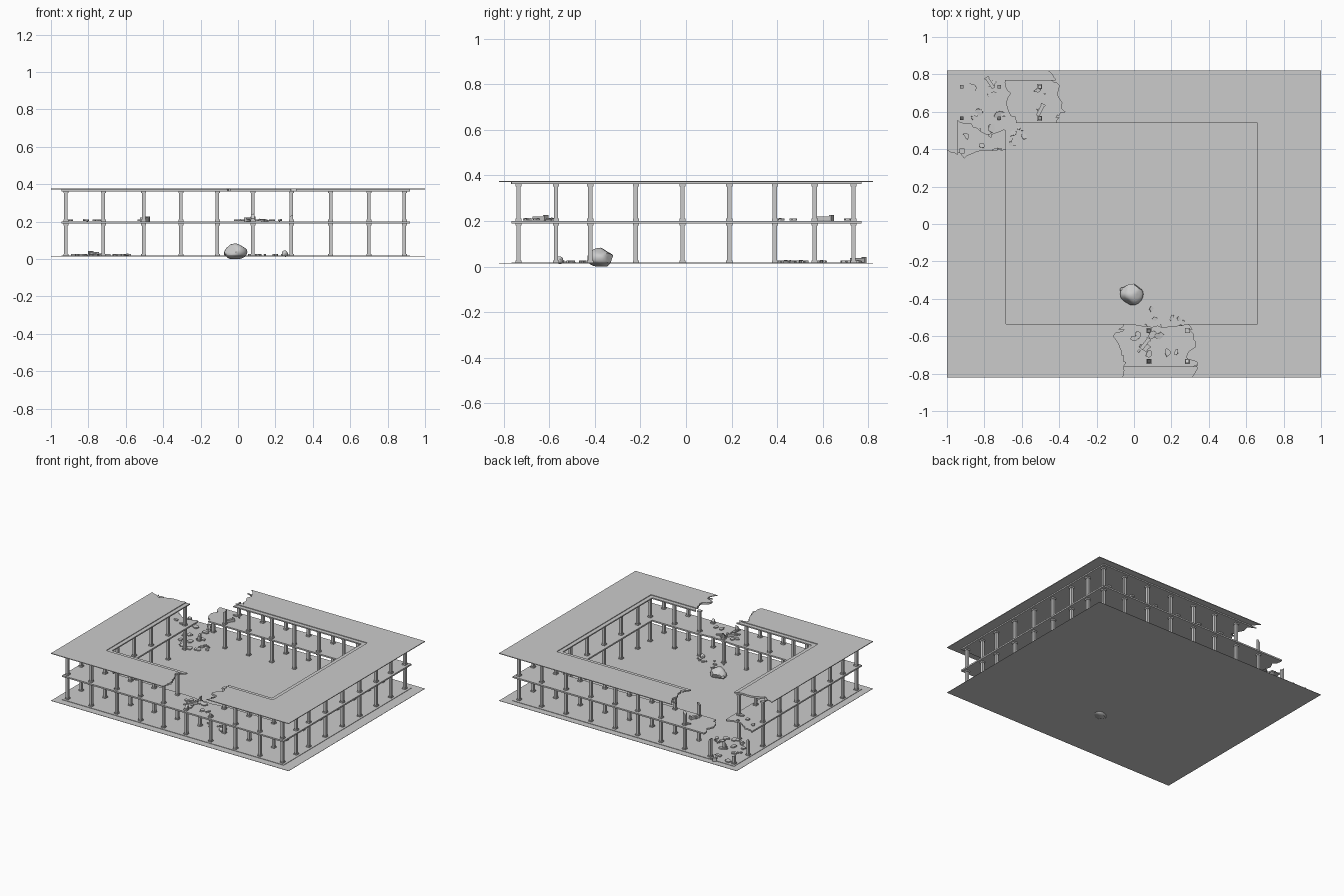
import bpy, bmesh, math, random
from mathutils import Vector, Matrix

if "Cube" in bpy.data.objects:
    bpy.data.objects.remove(bpy.data.objects["Cube"])

random.seed(4)
GROUND, FLOOR, CEIL, TOP = 0.016, 0.201, 0.362, 0.376
mat = bpy.data.materials.new("concrete_grey")
mat.diffuse_color = (0.6, 0.6, 0.6, 1)
mat.use_nodes = True
mat.node_tree.nodes["Principled BSDF"].inputs["Base Color"].default_value = mat.diffuse_color


def finish(bm, name, smooth=False):
    bmesh.ops.recalc_face_normals(bm, faces=bm.faces)
    me = bpy.data.meshes.new(name)
    bm.to_mesh(me)
    bm.free()
    ob = bpy.data.objects.new(name, me)
    bpy.context.collection.objects.link(ob)
    me.materials.append(mat)
    if smooth:
        bpy.context.view_layer.objects.active = ob
        ob.select_set(True)
        bpy.ops.object.shade_smooth_by_angle(angle=math.radians(35))
        ob.select_set(False)
    return ob


def prism(bm, pts, z0, z1, m=None):
    m = m or Matrix.Identity(4)
    f = bm.faces.new([bm.verts.new(m @ Vector((x, y, z0))) for x, y in pts])
    ext = bmesh.ops.extrude_face_region(bm, geom=[f], use_keep_orig=True)
    top = [v for v in ext["geom"] if isinstance(v, bmesh.types.BMVert)]
    d = m.to_3x3() @ Vector((0, 0, z1 - z0))
    bmesh.ops.translate(bm, verts=top, vec=d)


def box(bm, x0, x1, y0, y1, z0, z1, m=None):
    prism(bm, [(x0, y0), (x1, y0), (x1, y1), (x0, y1)], z0, z1, m)


def jag(keys, amp=0.011, n=4):
    """Rough broken edge through the key points."""
    out = []
    for a, b in zip(keys, keys[1:]):
        for i in range(n):
            t = i / n
            j = amp if i else 0
            out.append((a[0] + (b[0] - a[0]) * t + random.uniform(-j, j),
                        a[1] + (b[1] - a[1]) * t + random.uniform(-j, j)))
    return out + [keys[-1]]


def broken_ring(name, outer, inner, z0, z1, seed):
    """Rectangular ring with the back left corner and front middle missing."""
    random.seed(seed)
    X0, X1, Y0, Y1 = outer
    x0, x1, y0, y1 = inner
    bm = bmesh.new()
    left = [(X0, Y0)]
    left += jag([(-0.065, Y0), (-0.04, -0.74), (-0.065, -0.68), (-0.11, -0.6), (-0.05, y0)])
    left += [(x0, y0)]
    left += jag([(x0, 0.4), (-0.84, 0.39), (-0.91, 0.35), (X0, 0.4)])
    prism(bm, left, z0, z1)
    right = [(X1, Y0), (X1, Y1)]
    right += jag([(-0.46, Y1), (-0.41, 0.75), (-0.40, 0.67), (-0.37, 0.6), (-0.42, y1)])
    right += [(x1, y1), (x1, y0)]
    right += jag([(0.29, y0), (0.33, -0.63), (0.28, -0.71), (0.34, -0.75), (0.31, Y0)])
    prism(bm, right, z0, z1)
    bmesh.ops.triangulate(bm, faces=[f for f in bm.faces if len(f.verts) > 4])
    return finish(bm, name)


SLAB = (-0.945, 0.92, -0.765, 0.77)
YARD = (-0.685, 0.66, -0.535, 0.54)

# roof sheet and the narrower slab under it
broken_ring("roof", (-1, 1, -0.82, 0.82), (-0.715, 0.69, -0.565, 0.57), 0.371, TOP, 7)
broken_ring("roof_slab", SLAB, YARD, CEIL, 0.371, 7)

# ground sheet and plinth
bm = bmesh.new()
box(bm, -1, 1, -0.82, 0.82, GROUND - 0.003, GROUND - 0.001)
finish(bm, "ground_sheet")
bm = bmesh.new()
box(bm, *SLAB, GROUND - 0.001, GROUND + 0.002)
finish(bm, "ground_plinth")

# upper floor, broken at the back left corner
bm = bmesh.new()
pts = [(SLAB[0], SLAB[2]), (SLAB[1], SLAB[2]), (SLAB[1], SLAB[3])]
pts += jag([(-0.69, SLAB[3]), (-0.66, 0.70), (-0.68, 0.63), (-0.63, YARD[3])])
pts += [(YARD[1], YARD[3]), (YARD[1], YARD[2])]
pts += jag([(0.28, YARD[2]), (0.2, -0.545), (0.1, -0.55), (-0.06, YARD[2])], 0.006)
pts += [(YARD[0], YARD[2])]
pts += jag([(YARD[0], 0.50), (-0.76, 0.48), (-0.86, 0.52), (SLAB[0], 0.56)])
prism(bm, pts, 0.19, FLOOR)
bmesh.ops.triangulate(bm, faces=[f for f in bm.faces if len(f.verts) > 4])
finish(bm, "upper_floor")


# columns: shaft with base and cap; broken ones end in a slanted point
def column(bm, x, y, z0, z1, broken=False):
    s, c, h = 0.0095, 0.0135, 0.01
    box(bm, x - c, x + c, y - c, y + c, z0, z0 + h)
    n = len(bm.verts)
    box(bm, x - s, x + s, y - s, y + s, z0 + h, z1 if broken else z1 - h)
    if broken:
        bm.verts.ensure_lookup_table()
        for v in bm.verts[n:]:
            if v.co.z > z1 - 0.001:
                v.co.z += random.uniform(-0.015, 0.02)
    else:
        box(bm, x - c, x + c, y - c, y + c, z1 - h, z1)


xs = [-0.92, -0.72, -0.505, -0.305, -0.11, 0.08, 0.285, 0.495, 0.70, 0.89]
ys = [-0.735, -0.57, -0.42, -0.22, -0.015, 0.19, 0.39, 0.565, 0.735]
spots = set()
for i, x in enumerate(xs):
    for j, y in enumerate(ys):
        rx, ry = min(i, 9 - i), min(j, 8 - j)
        if rx == 0 or ry == 0 or (rx == 1 and ry >= 1) or (ry == 1 and rx >= 1):
            spots.add((x, y))
low, up = bmesh.new(), bmesh.new()
for x, y in sorted(spots):
    corner = x < -0.69 and y > 0.5
    if corner:
        h = {(-0.72, 0.735): 0.13, (-0.92, 0.735): 0.05, (-0.92, 0.565): 0.11}.get((x, y), 0.04)
        column(low, x, y, GROUND, GROUND + h, True)
        continue
    column(low, x, y, GROUND, 0.19)
    if x == -0.505 and y > 0.5:
        column(up, x, y, FLOOR, FLOOR + 0.09, True)
    elif x == 0.08 and y < -0.5:
        column(up, x, y, FLOOR, FLOOR + 0.025, True)
    elif x == 0.285 and y < -0.7:
        column(up, x, y, FLOOR, FLOOR + 0.03, True)
    else:
        column(up, x, y, FLOOR, CEIL)
finish(low, "lower_columns")
finish(up, "upper_columns")


# rubble: jagged slab fragments scattered in small piles
def rubble(name, n, x0, x1, y0, y1, z, size):
    bm = bmesh.new()
    for _ in range(n):
        r = size * random.uniform(0.35, 1)
        k = random.randint(6, 10)
        ring = [(r * random.uniform(0.5, 1) * math.cos(2 * math.pi * i / k),
                 r * random.uniform(0.3, 0.8) * math.sin(2 * math.pi * i / k)) for i in range(k)]
        m = (Matrix.Translation((random.uniform(x0, x1), random.uniform(y0, y1), z + 0.002))
             @ Matrix.Rotation(random.uniform(0, 6.28), 4, 'Z')
             @ Matrix.Rotation(random.uniform(-0.2, 0.2), 4, 'X'))
        prism(bm, ring, 0, 0.008, m)
    bmesh.ops.triangulate(bm, faces=[f for f in bm.faces if len(f.verts) > 4])
    finish(bm, name)


rubble("corner_rubble", 18, -0.9, -0.62, 0.40, 0.76, GROUND, 0.04)
rubble("yard_corner_rubble", 5, -0.66, -0.54, 0.47, 0.53, GROUND, 0.025)
rubble("upper_back_rubble", 4, -0.55, -0.45, 0.58, 0.72, FLOOR, 0.025)
rubble("upper_left_rubble", 5, -0.9, -0.73, 0.37, 0.48, FLOOR, 0.03)
rubble("upper_front_rubble", 11, -0.01, 0.24, -0.72, -0.58, FLOOR, 0.035)
rubble("yard_front_rubble", 9, 0.05, 0.27, -0.55, -0.45, GROUND, 0.022)

# fallen column pieces
for name, x, y, z, a in [("fallen_column_low", -0.77, 0.755, GROUND + 0.012, 2.15),
                         ("fallen_column_up", -0.5, 0.61, FLOOR + 0.01, 1.1),
                         ("fallen_column_front", 0.06, -0.64, FLOOR + 0.01, 0.9)]:
    bm = bmesh.new()
    m = Matrix.Translation((x, y, z)) @ Matrix.Rotation(a, 4, 'Z')
    box(bm, -0.035, 0.03, -0.0095, 0.0095, -0.0095, 0.0095, m)
    box(bm, 0.026, 0.036, -0.0135, 0.0135, -0.011, 0.015, m)
    finish(bm, name)


# boulders in the courtyard
def boulder(name, x, y, z, sx, sy, sz):
    bm = bmesh.new()
    bmesh.ops.create_icosphere(bm, subdivisions=3, radius=1)
    for _ in range(9):  # chip flat facets off the sphere
        d = Vector((random.gauss(0, 1), random.gauss(0, 1), random.gauss(0, 1))).normalized()
        lim = random.uniform(0.75, 0.9)
        for v in bm.verts:
            over = v.co.dot(d) - lim
            if over > 0:
                v.co -= d * over
    for v in bm.verts:
        v.co = Vector((x + v.co.x * sx, y + v.co.y * sy, max(0, z + v.co.z * sz)))
    finish(bm, name, True)


boulder("boulder", -0.012, -0.375, 0.038, 0.062, 0.06, 0.045)
boulder("boulder_chip", -0.062, -0.352, 0.03, 0.014, 0.014, 0.014)
boulder("small_boulder", 0.25, -0.555, 0.028, 0.017, 0.017, 0.018)
